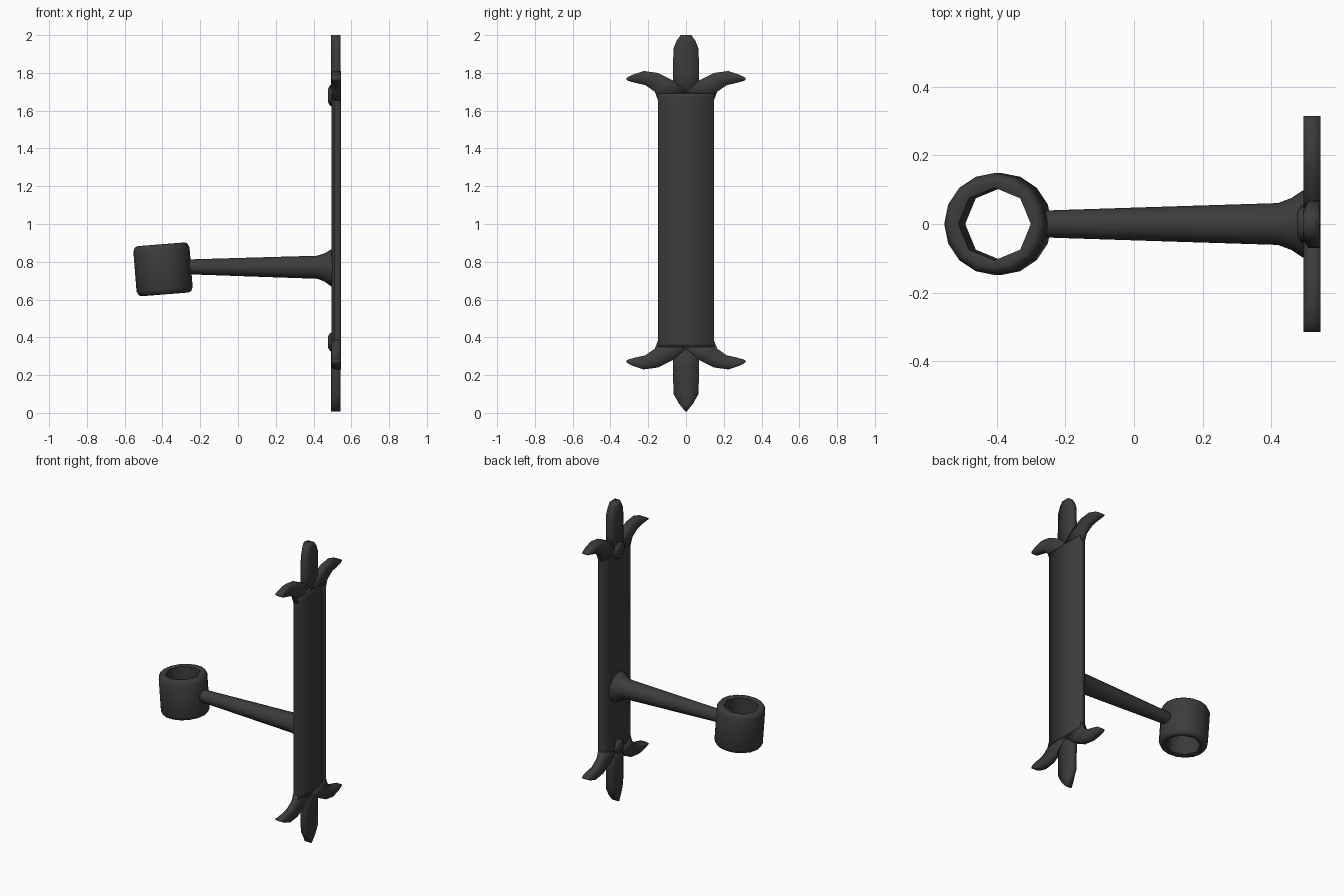
import bpy, bmesh, math
from mathutils import Vector

cube = bpy.data.objects.get("Cube")
if cube:
    bpy.data.objects.remove(cube, do_unlink=True)

iron = bpy.data.materials.new("dark_iron")
iron.use_nodes = True
COLOR = (0.045, 0.045, 0.045, 1)
iron.diffuse_color = COLOR
iron.node_tree.nodes["Principled BSDF"].inputs["Base Color"].default_value = COLOR

BACK, MID = 0.545, 1.02   # wall face of the plate, height of its centre


def skin(name, rings, closed=False, sharp=None):
    """Bridge rings of points into one smooth mesh; cap the ends unless closed."""
    bm = bmesh.new()
    loops = [[bm.verts.new(p) for p in ring] for ring in rings]
    pairs = list(zip(loops, loops[1:]))
    if closed:
        pairs.append((loops[-1], loops[0]))
    else:
        bm.faces.new(loops[0])
        bm.faces.new(loops[-1])
    n = len(loops[0])
    for a, b in pairs:
        for i in range(n):
            j = (i + 1) % n
            bm.faces.new((a[i], a[j], b[j], b[i]))
    bmesh.ops.recalc_face_normals(bm, faces=bm.faces)
    mesh = bpy.data.meshes.new(name)
    bm.to_mesh(mesh)
    bm.free()
    mesh.materials.append(iron)
    obj = bpy.data.objects.new(name, mesh)
    bpy.context.collection.objects.link(obj)
    bpy.ops.object.select_all(action="DESELECT")
    obj.select_set(True)
    bpy.context.view_layer.objects.active = obj
    if sharp:
        bpy.ops.object.shade_smooth_by_angle(angle=math.radians(sharp))
    else:
        bpy.ops.object.shade_smooth()
    return obj


def strip(name, stations, back=BACK, side=1, flip=False):
    """Flat-backed bar with a rounded room side, through pairs of edge points."""
    section = ((0, 0), (0, -0.033), (0.22, -0.049), (0.78, -0.049),
               (1, -0.033), (1, 0), (0.5, 0))
    rings = []
    for a, b in stations:
        ring = []
        for t, depth in section:
            y, z = Vector(a).lerp(Vector(b), t)
            ring.append((back + depth, y * side, 2 * MID - z if flip else z))
        rings.append(ring)
    return skin(name, rings)


def level(half, z):
    return (-half, z), (half, z)


# Wall plate
strip("wall_plate", [level(0.148, z) for z in (0.35, 0.37, 1.02, 1.67, 1.69)])

# Centre prongs: blunt at the top, pointed at the bottom
strip("top_prong", [level(w, z) for w, z in
      ((0.07, 1.66), (0.07, 1.8), (0.066, 1.93), (0.05, 1.97), (0.028, 2.0))], BACK - 0.003)
strip("bottom_prong", [level(w, z) for w, z in
      ((0.07, 0.4), (0.07, 0.25), (0.066, 0.1), (0.038, 0.05), (0.004, 0.008))], BACK - 0.003)

# Four curled side leaves
leaf = [((0.148, 1.655), (0.0, 1.70)), ((0.165, 1.70), (0.07, 1.76)),
        ((0.215, 1.735), (0.15, 1.80)), ((0.26, 1.745), (0.225, 1.81)),
        ((0.305, 1.757), (0.285, 1.79)), ((0.316, 1.764), (0.314, 1.774))]
for end, flip in (("top", False), ("bottom", True)):
    for label, side in (("left", 1), ("right", -1)):
        strip(f"{end}_leaf_{label}", leaf, BACK - 0.001, side, flip)


def circle(center, radius, sides, axis):
    c = Vector(center)
    ring = []
    for i in range(sides):
        a = 2 * math.pi * i / sides
        u, v = radius * math.cos(a), radius * math.sin(a)
        ring.append(c + (Vector((0, u, v)) if axis == "x" else Vector((u, v, 0))))
    return ring


# Small studs on the room side of the plate
for label, z, r in (("top_stud", 1.68, 0.058), ("bottom_stud", 0.375, 0.05)):
    skin(label, [circle((x, 0, z), r * s, 8, "x")
                 for x, s in ((0.51, 1), (0.488, 0.95), (0.476, 0.6))])

# Tapered arm flaring into the plate
skin("arm", [circle((x, 0, z), r, 12, "x") for x, z, r in
     ((-0.275, 0.773, 0.038), (-0.24, 0.773, 0.04), (0.1, 0.772, 0.051), (0.42, 0.771, 0.061),
      (0.46, 0.77, 0.076), (0.49, 0.768, 0.096), (0.505, 0.768, 0.104))])

# Open cup ring, tilted slightly away from the plate
wall = ((0.106, -0.125, 8), (0.125, -0.133, 16), (0.14, -0.126, 16), (0.149, -0.105, 16),
        (0.149, 0.105, 16), (0.14, 0.126, 16), (0.125, 0.133, 16), (0.106, 0.125, 8))
rings = []
for r, z, facets in wall:
    ring = circle((0, 0, z), r, 16, "z")
    if facets == 8:   # the bore has half as many sides
        ring = [p if i % 2 == 0 else (ring[i - 1] + ring[(i + 1) % 16]) / 2
                for i, p in enumerate(ring)]
    rings.append(ring)
cup = skin("cup_ring", rings, closed=True, sharp=50)
cup.location = (-0.397, 0, 0.76)
cup.rotation_euler = (0, math.radians(-4.5), 0)
